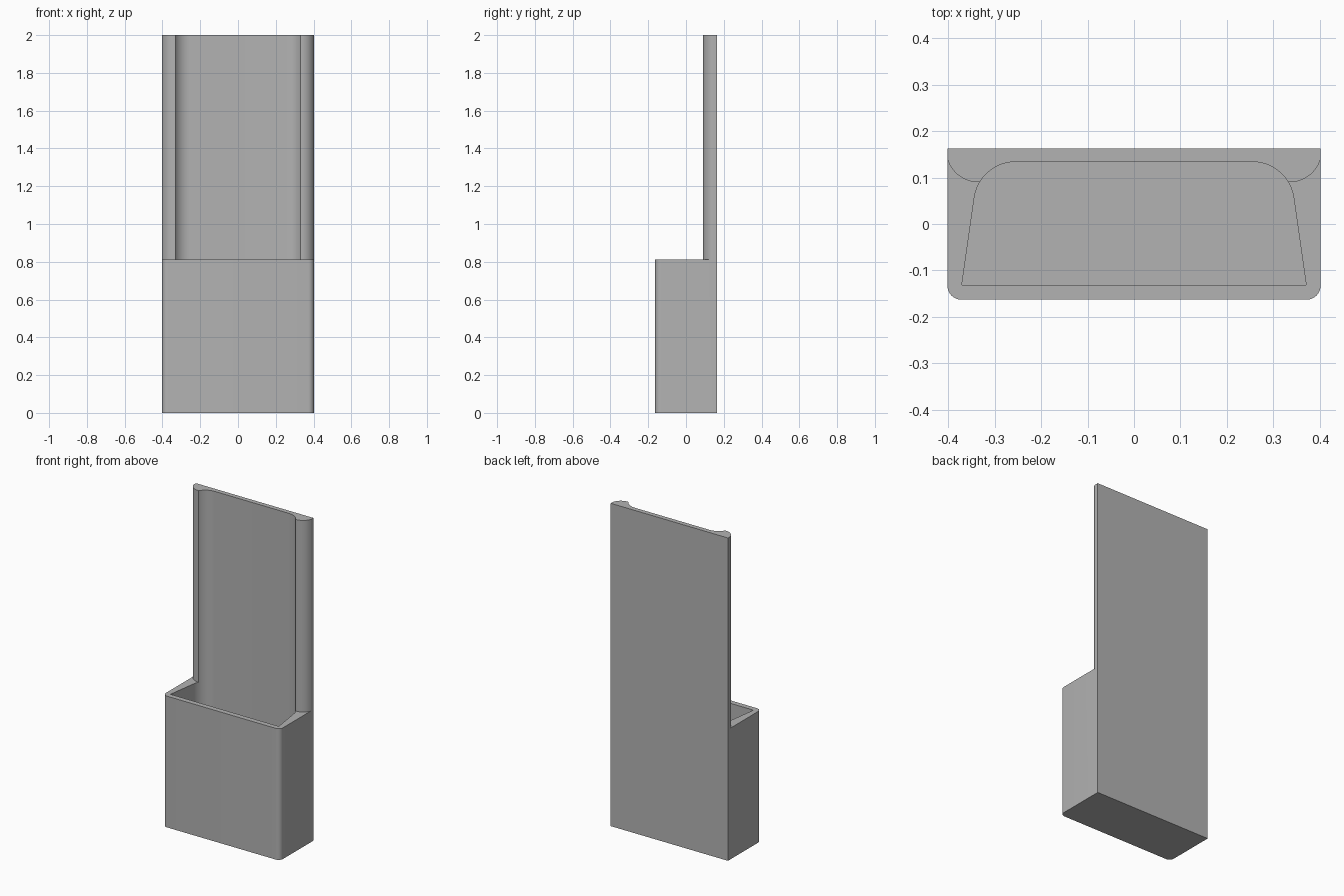
import bpy, bmesh
from math import sin, cos, radians

old = bpy.data.objects.get("Cube")
if old:
    bpy.data.objects.remove(old, do_unlink=True)

HALF_W, BACK, FRONT = 0.402, 0.163, -0.163
HEIGHT, RIM, FLOOR = 2.0, 0.813, 0.03

grey = bpy.data.materials.new("plain grey")
grey.use_nodes = True
grey.diffuse_color = (0.45, 0.45, 0.45, 1)
grey.node_tree.nodes["Principled BSDF"].inputs["Base Color"].default_value = grey.diffuse_color


def arc(cx, cy, r, start, end, steps):
    """Points along a circular arc, angles in degrees."""
    angles = [radians(start + (end - start) * i / steps) for i in range(steps + 1)]
    return [(cx + r * cos(a), cy + r * sin(a)) for a in angles]


def mirrored(right_half):
    """Close a right-hand outline, listed front to back, with its mirror image."""
    return right_half + [(-x, y) for x, y in reversed(right_half)]


def prism(name, outline, z0, z1):
    """Extrude a flat outline upwards."""
    bm = bmesh.new()
    base = bm.faces.new([bm.verts.new((x, y, z0)) for x, y in outline])
    top = bmesh.ops.extrude_face_region(bm, geom=[base])["geom"]
    bmesh.ops.translate(bm, vec=(0, 0, z1 - z0),
                        verts=[g for g in top if isinstance(g, bmesh.types.BMVert)])
    bmesh.ops.recalc_face_normals(bm, faces=bm.faces)
    mesh = bpy.data.meshes.new(name)
    bm.to_mesh(mesh)
    bm.free()
    mesh.materials.append(grey)
    obj = bpy.data.objects.new(name, mesh)
    bpy.context.collection.objects.link(obj)
    return obj


def cut(target, cutter):
    """Subtract the cutter and discard it."""
    cutter.hide_render = True
    mod = target.modifiers.new("cut", 'BOOLEAN')
    mod.operation, mod.solver, mod.object = 'DIFFERENCE', 'EXACT', cutter
    bpy.context.view_layer.objects.active = target
    bpy.ops.object.modifier_apply(modifier=mod.name)
    bpy.data.objects.remove(cutter, do_unlink=True)


# Full-height body with rounded front corners
r = 0.03
body = mirrored(arc(HALF_W - r, FRONT + r, r, -90, 0, 8) + [(HALF_W, BACK)])
holder = prism("wall_holder", body, 0, HEIGHT)

# Open front above the pocket, leaving rounded ribs on the back panel
ribs = arc(0.335, 0.16, 0.07, -17, -94, 16)
opening = mirrored([(0.5, -0.3), (0.5, ribs[0][1])] + ribs)
cut(holder, prism("front_opening_cutter", opening, RIM, HEIGHT + 0.5))

# Tapered pocket with rounded back corners, its hollow running up the panel
pocket = mirrored([(0.371, -0.131)] + arc(0.255, 0.044, 0.09, 8, 90, 16))
cut(holder, prism("pocket_cutter", pocket, FLOOR, HEIGHT + 0.3))

# Smooth curves, crisp corners
bpy.ops.object.select_all(action='DESELECT')
holder.select_set(True)
bpy.context.view_layer.objects.active = holder
bpy.ops.object.shade_smooth_by_angle(angle=radians(30))
